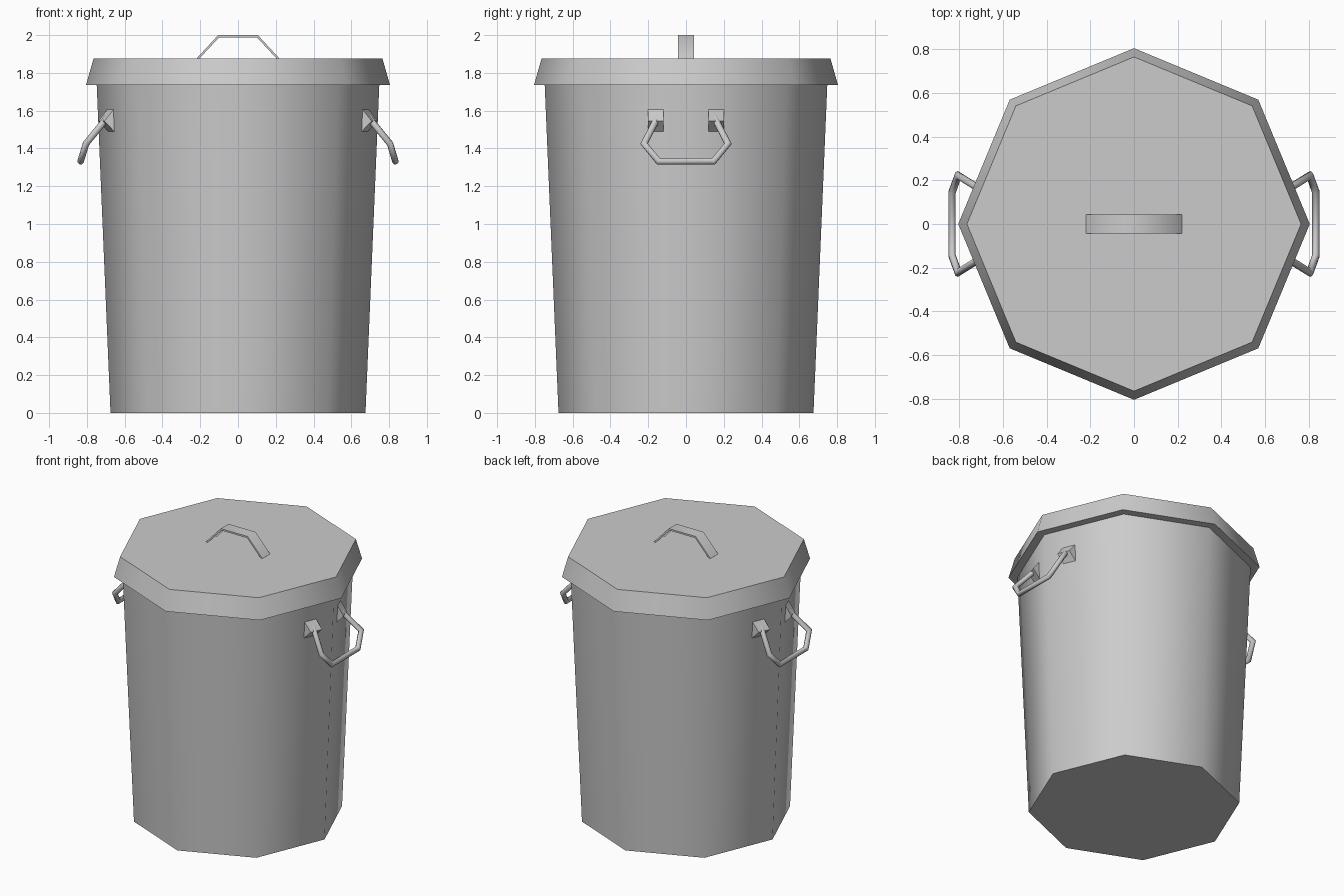
import bpy, bmesh, math
from mathutils import Vector

if "Cube" in bpy.data.objects:
    bpy.data.objects.remove(bpy.data.objects["Cube"])

SIDES = 8
grey = bpy.data.materials.new("galvanised grey")
grey.use_nodes = True
grey.diffuse_color = (0.6, 0.6, 0.6, 1)
grey.node_tree.nodes["Principled BSDF"].inputs["Base Color"].default_value = grey.diffuse_color


def finish(name, bm):
    """Turn a bmesh into a named, smooth-shaded object."""
    bmesh.ops.recalc_face_normals(bm, faces=bm.faces)
    mesh = bpy.data.meshes.new(name)
    bm.to_mesh(mesh)
    bm.free()
    mesh.materials.append(grey)
    obj = bpy.data.objects.new(name, mesh)
    bpy.context.collection.objects.link(obj)
    bpy.ops.object.select_all(action="DESELECT")
    obj.select_set(True)
    bpy.context.view_layer.objects.active = obj
    bpy.ops.object.shade_smooth_by_angle(angle=math.radians(60))
    return obj


def loft(name, rings):
    """Join rings of points with quads and close both ends."""
    bm = bmesh.new()
    loops = [[bm.verts.new(p) for p in ring] for ring in rings]
    for a, b in zip(loops, loops[1:]):
        for i in range(len(a)):
            j = (i + 1) % len(a)
            bm.faces.new((a[i], a[j], b[j], b[i]))
    bm.faces.new(loops[0])
    bm.faces.new(loops[-1])
    return finish(name, bm)


def octagon(radius, z):
    turn = math.tau / SIDES
    return [(radius * math.cos(i * turn), radius * math.sin(i * turn), z) for i in range(SIDES)]


def tube(name, path, radius, sides=8):
    """Round bar along a path, mitred at the bends."""
    pts = [Vector(p) for p in path]
    rings = []
    across = None
    for i, p in enumerate(pts):
        before = (p - pts[i - 1]).normalized() if i else None
        after = (pts[i + 1] - p).normalized() if i < len(pts) - 1 else None
        along = before or after
        if across is None:
            across = along.orthogonal().normalized()
            other = along.cross(across)
            ring = [p + radius * (math.cos(k * math.tau / sides) * across
                                  + math.sin(k * math.tau / sides) * other) for k in range(sides)]
        else:
            # slide the previous ring along the bar onto the mitre plane
            normal = (before + after).normalized() if after else before
            ring = [q + before * ((p - q).dot(normal) / before.dot(normal)) for q in rings[-1]]
        rings.append(ring)
    return loft(name, rings)


# Tapered bin body and overhanging lid
BASE_R, TOP_R, RIM_Z = 0.675, 0.748, 1.735
loft("bin_body", [octagon(BASE_R, 0), octagon(TOP_R, RIM_Z)])
loft("lid", [octagon(0.805, RIM_Z), octagon(0.765, 1.875)])

# Flat strap handle on the lid
outer = [(-0.225, 1.87), (-0.105, 2.0), (0.105, 2.0), (0.225, 1.87)]
inner = [(0.21, 1.87), (0.1, 1.988), (-0.1, 1.988), (-0.21, 1.87)]
strap = outer + inner
bm = bmesh.new()
front, back = [[bm.verts.new((x, y, z)) for x, z in strap] for y in (-0.043, 0.043)]
count = len(strap)
for i in range(count):
    j = (i + 1) % count
    bm.faces.new((front[i], front[j], back[j], back[i]))
for side in (front, back):
    for i in range(3):
        bm.faces.new((side[i], side[i + 1], side[count - 2 - i], side[count - 1 - i]))
finish("lid_handle", bm)


def wall_x(y, z):
    """Distance of the body wall from the middle at a given y and height."""
    radius = BASE_R + (TOP_R - BASE_R) * z / RIM_Z
    return radius - abs(y) * math.tan(math.pi / SIDES)


# Side handles, each hung from two wedge brackets
for label, s in (("left", 1), ("right", -1)):
    for end, t in (("front", -1), ("back", 1)):
        rings = []
        for y in (0.12 * t, 0.2 * t):
            rings.append([(s * (wall_x(y, z) + out), y, z)
                          for z, out in ((1.605, 0), (1.545, 0.05), (1.49, 0))])
        loft(f"{label}_{end}_bracket", rings)
    half = [(0.69, 0.15, 1.565), (0.805, 0.222, 1.425), (0.833, 0.146, 1.332)]
    path = [(s * x, y, z) for x, y, z in half]
    path += [(x, -y, z) for x, y, z in reversed(path)]
    tube(f"{label}_side_handle", path, 0.0175)
